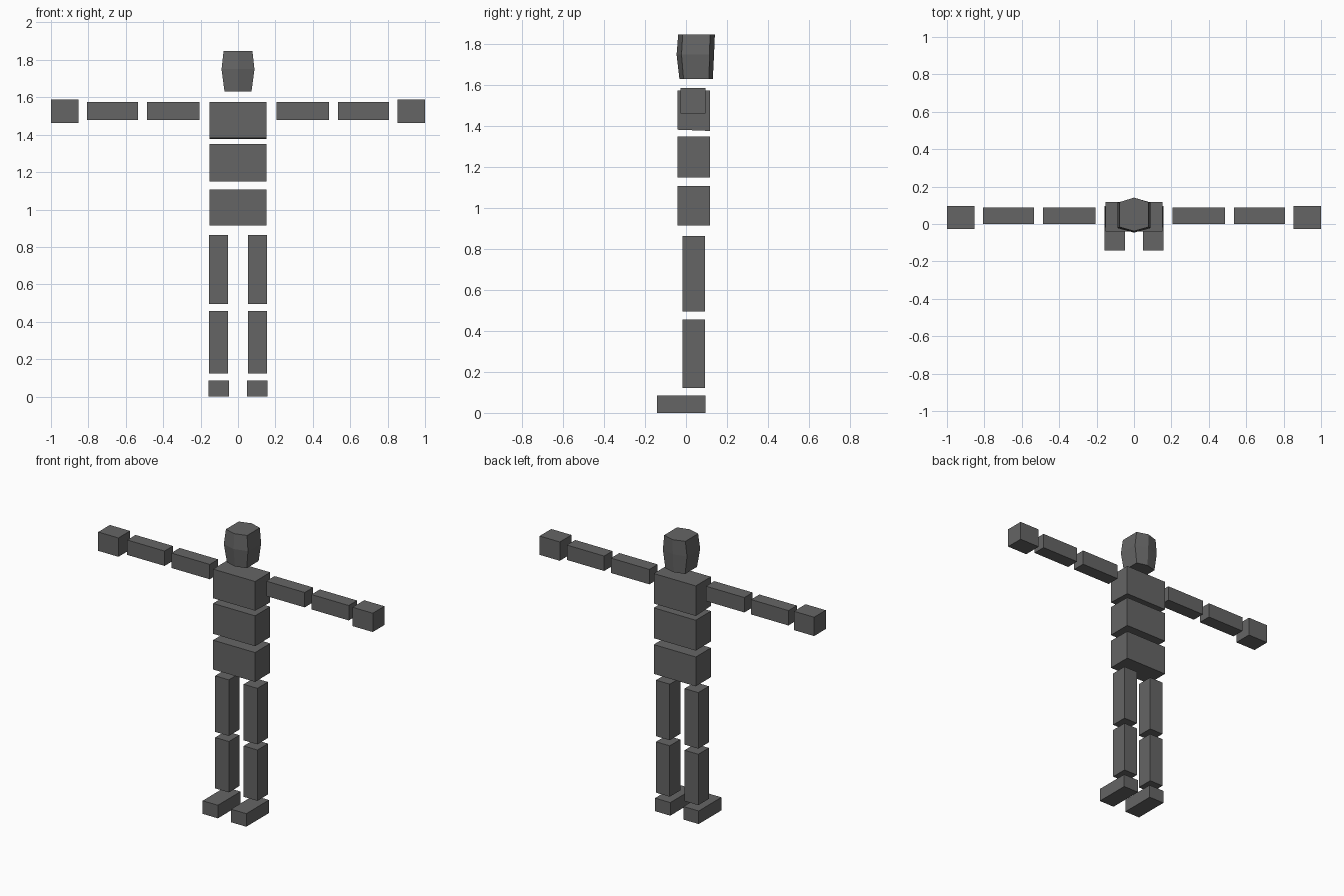
import bpy
import bmesh

old = bpy.data.objects.get("Cube")
if old:
    bpy.data.objects.remove(old, do_unlink=True)

grey = bpy.data.materials.new("dark_grey")
grey.use_nodes = True
GREY = (0.13, 0.13, 0.13, 1)
grey.diffuse_color = GREY
grey.node_tree.nodes["Principled BSDF"].inputs["Base Color"].default_value = GREY


def finish(name, bm):
    bmesh.ops.recalc_face_normals(bm, faces=bm.faces)
    mesh = bpy.data.meshes.new(name)
    bm.to_mesh(mesh)
    bm.free()
    mesh.materials.append(grey)
    obj = bpy.data.objects.new(name, mesh)
    bpy.context.collection.objects.link(obj)
    return obj


def block(name, xs, ys, zs):
    """Box spanning the given ranges."""
    bm = bmesh.new()
    bmesh.ops.create_cube(bm, size=1)
    for v in bm.verts:
        v.co = [r[0] if c < 0 else r[1] for c, r in zip(v.co, (xs, ys, zs))]
    return finish(name, bm)


def pair(name, xs, ys, zs):
    """Matching boxes on both sides of the body."""
    block("left_" + name, xs, ys, zs)
    block("right_" + name, (-xs[1], -xs[0]), ys, zs)


# Torso
TORSO_X, TORSO_Y = (-0.153, 0.153), (-0.041, 0.117)
block("pelvis", TORSO_X, TORSO_Y, (0.914, 1.107))
block("waist", TORSO_X, TORSO_Y, (1.149, 1.349))
chest = block("chest", TORSO_X, TORSO_Y, (1.383, 1.575))
for v in chest.data.vertices:  # underside dips slightly at the back
    if v.co.z < 1.4 and v.co.y > 0:
        v.co.z -= 0.006

# Arms
ARM_Y, ARM_Z = (0.0, 0.087), (1.478, 1.576)
pair("upper_arm", (0.206, 0.486), ARM_Y, ARM_Z)
pair("forearm", (0.535, 0.807), ARM_Y, ARM_Z)
pair("hand", (0.853, 1.0), (-0.026, 0.095), (1.463, 1.587))

# Legs
LEG_X, LEG_Y = (0.054, 0.154), (-0.018, 0.092)
pair("thigh", LEG_X, LEG_Y, (0.494, 0.863))
pair("shin", LEG_X, LEG_Y, (0.122, 0.457))
pair("foot", (0.048, 0.159), (-0.141, 0.095), (0.0, 0.086))

# Head: three six-sided rings with a crease down the face and back
bm = bmesh.new()
rings = []
for z, w, nose, cheek, side, back in (
        (1.63, 0.072, -0.032, -0.012, 0.112, 0.131),
        (1.75, 0.088, -0.046, -0.022, 0.115, 0.137),
        (1.848, 0.077, -0.038, -0.016, 0.117, 0.141)):
    outline = ((0, nose), (w, cheek), (w, side), (0, back), (-w, side), (-w, cheek))
    rings.append([bm.verts.new((x, y, z)) for x, y in outline])
for low, high in zip(rings, rings[1:]):
    for i in range(6):
        j = (i + 1) % 6
        bm.faces.new((low[i], low[j], high[j], high[i]))
bm.faces.new(rings[0])
bm.faces.new(rings[-1])
finish("head", bm)
